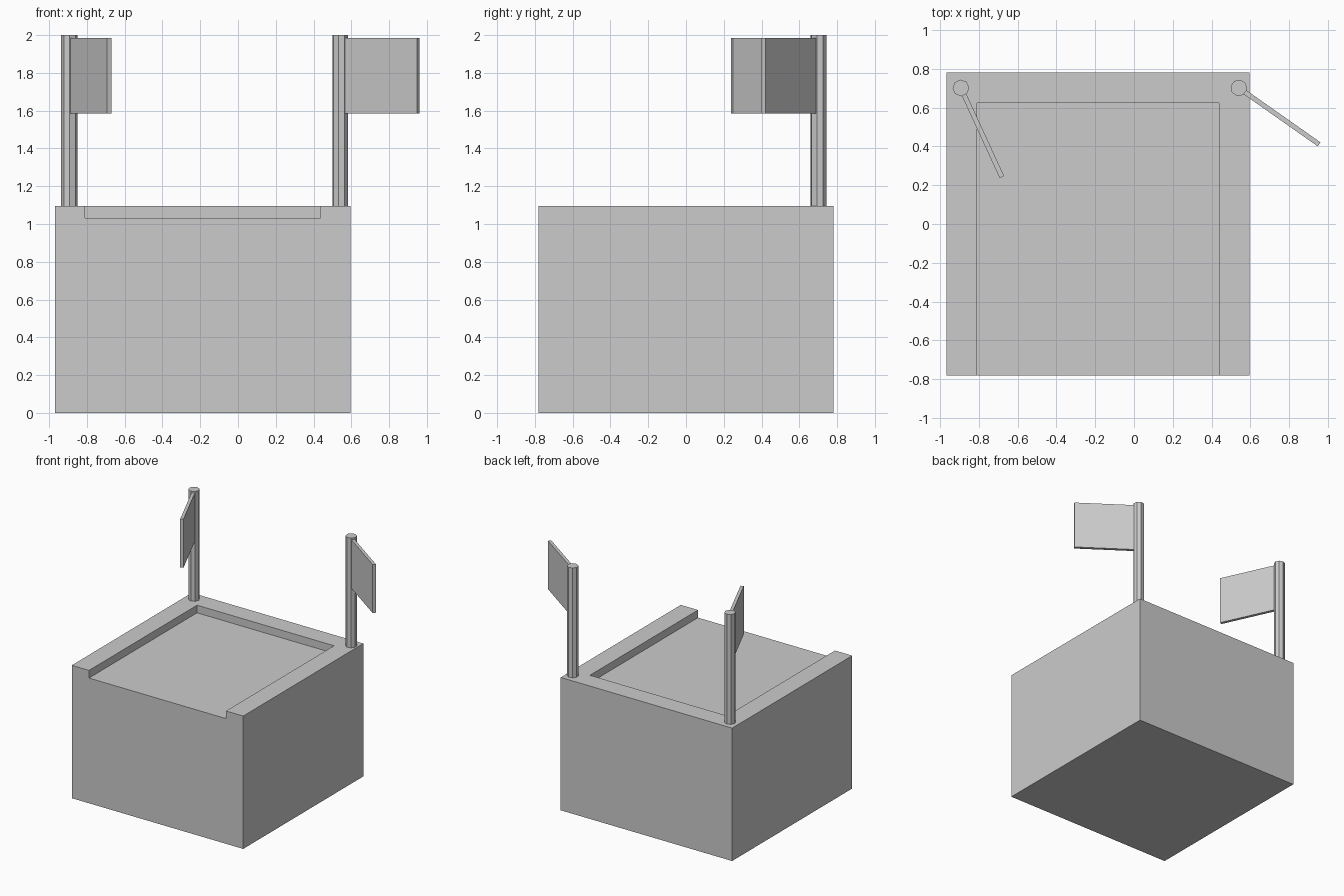
import bpy, bmesh, math
from mathutils import Matrix, Vector

if "Cube" in bpy.data.objects:
    bpy.data.objects.remove(bpy.data.objects["Cube"])

grey = bpy.data.materials.new("plain grey")
grey.diffuse_color = (0.6, 0.6, 0.6, 1)
grey.use_nodes = True
grey.node_tree.nodes["Principled BSDF"].inputs["Base Color"].default_value = grey.diffuse_color


def add_object(name, bm):
    bmesh.ops.recalc_face_normals(bm, faces=bm.faces)
    mesh = bpy.data.meshes.new(name)
    bm.to_mesh(mesh)
    bm.free()
    mesh.materials.append(grey)
    obj = bpy.data.objects.new(name, mesh)
    bpy.context.collection.objects.link(obj)
    return obj


def box_mesh(lo, hi, matrix=Matrix()):
    lo, hi = Vector(lo), Vector(hi)
    bm = bmesh.new()
    bmesh.ops.create_cube(bm, size=1, matrix=matrix
                          @ Matrix.Translation((lo + hi) / 2)
                          @ Matrix.Diagonal((*(hi - lo), 1)))
    return bm


X0, X1, Y, TOP, FLOOR, RIM = -0.968, 0.595, 0.782, 1.095, 1.032, 0.157

# Main block, with a tray cut into the top that is open at the front
base = add_object("base_block", box_mesh((X0, -Y, 0), (X1, Y, TOP)))
cutter = add_object("tray_cutter", box_mesh((X0 + RIM, -Y - 0.2, FLOOR),
                                            (X1 - RIM, Y - RIM, TOP + 0.2)))
cutter.hide_render = True
cutter.hide_set(True)
cut = base.modifiers.new("tray", 'BOOLEAN')
cut.operation, cut.object, cut.solver = 'DIFFERENCE', cutter, 'EXACT'

# Octagonal poles on the back corners, each with a turned flag
for side, x, angle in (("left", -0.893, -65.3), ("right", 0.541, -35.1)):
    turn = Matrix.Translation((x, 0.702, 0)) @ Matrix.Rotation(math.radians(angle), 4, 'Z')
    bm = bmesh.new()
    bmesh.ops.create_cone(bm, cap_ends=True, segments=8, radius1=0.043, radius2=0.043,
                          depth=2 - TOP,
                          matrix=turn @ Matrix.Translation((0, 0, (2 + TOP) / 2))
                          @ Matrix.Rotation(math.pi / 8, 4, 'Z'))
    add_object(side + "_pole", bm)
    add_object(side + "_flag",
               box_mesh((0.038, -0.0125, 1.585), (0.506, 0.0125, 1.985), turn))
